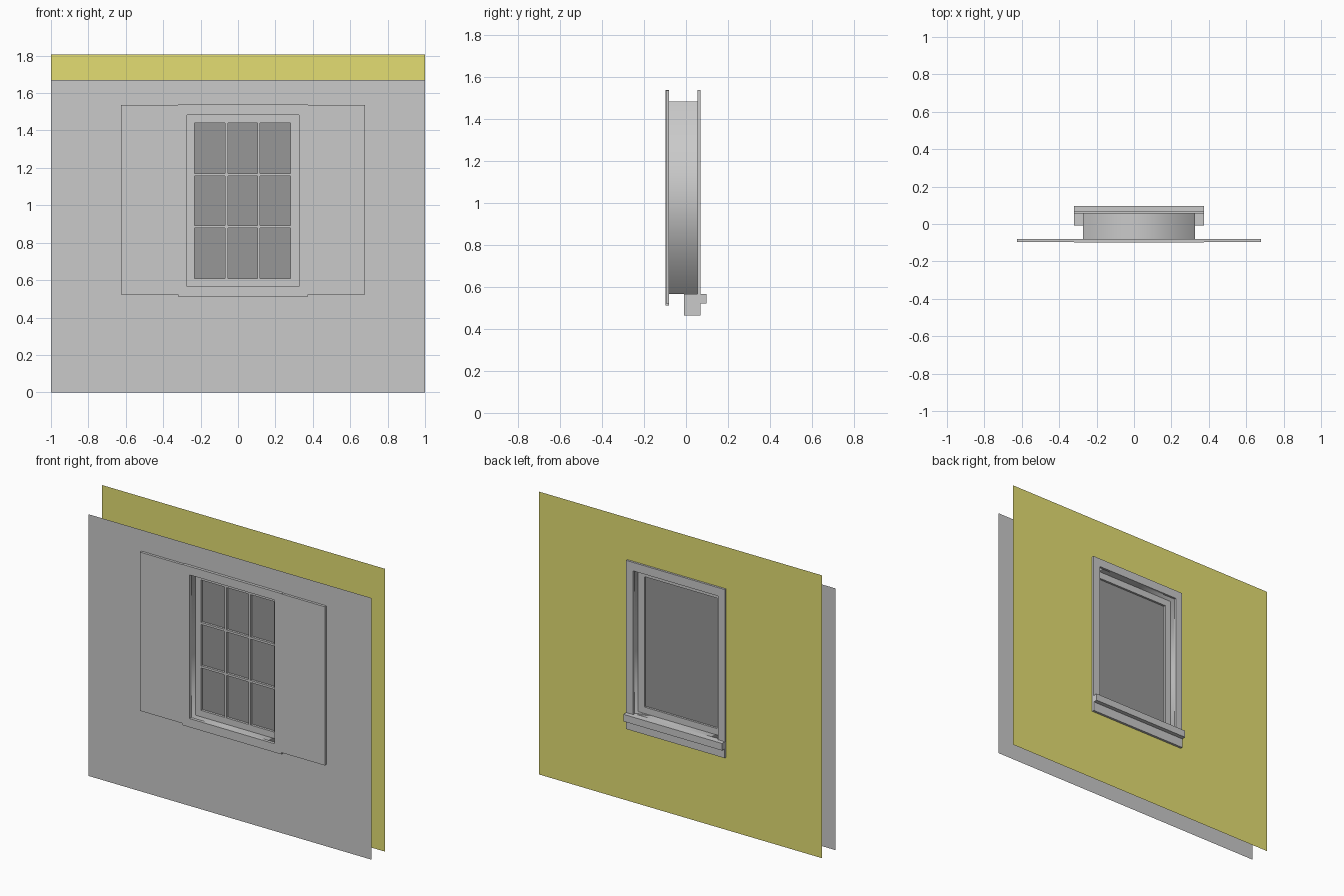
import bpy, bmesh

cube = bpy.data.objects.get("Cube")
if cube:
    bpy.data.objects.remove(cube, do_unlink=True)


def material(name, color):
    m = bpy.data.materials.new(name)
    m.use_nodes = True
    m.diffuse_color = (*color, 1)
    m.node_tree.nodes["Principled BSDF"].inputs["Base Color"].default_value = (*color, 1)
    return m


grey = material("light grey", (0.59, 0.59, 0.59))
yellow = material("pale yellow", (0.77, 0.73, 0.17))
dark = material("glass grey", (0.31, 0.31, 0.31))


def finish(name, bm, mat):
    bmesh.ops.recalc_face_normals(bm, faces=bm.faces)
    me = bpy.data.meshes.new(name)
    bm.to_mesh(me)
    bm.free()
    me.materials.append(mat)
    ob = bpy.data.objects.new(name, me)
    bpy.context.collection.objects.link(ob)
    return ob


def corners(rect):
    x0, x1, z0, z1 = rect
    return [(x0, z0), (x1, z0), (x1, z1), (x0, z1)]


def prism(name, points, a, b, mat, axis="y"):
    """Extrude a 2D outline from a to b along y (x,z points) or x (y,z points)."""
    bm = bmesh.new()
    place = (lambda p, t: (p[0], t, p[1])) if axis == "y" else (lambda p, t: (t, *p))
    near, far = ([bm.verts.new(place(p, t)) for p in points] for t in (a, b))
    bm.faces.new(near)
    bm.faces.new(far)
    for i in range(len(points)):
        j = (i + 1) % len(points)
        bm.faces.new((near[i], near[j], far[j], far[i]))
    return finish(name, bm, mat)


def ring(name, outer, inner, y0, y1, mat):
    """Rectangular frame; a flat sheet with an opening when y0 equals y1."""
    bm = bmesh.new()
    loops = [(outer, y0), (inner, y0)]
    if y1 != y0:
        loops += [(inner, y1), (outer, y1)]
    loops = [[bm.verts.new((x, y, z)) for x, z in corners(r)] for r, y in loops]
    pairs = list(zip(loops, loops[1:]))
    if y1 != y0:
        pairs.append((loops[-1], loops[0]))
    for a, b in pairs:
        for i in range(4):
            j = (i + 1) % 4
            bm.faces.new((a[i], a[j], b[j], b[i]))
    return finish(name, bm, mat)


FRONT, BACK = -0.08, 0.055
opening = (-0.273, 0.325, 0.567, 1.484)
casing = (-0.322, 0.375, 0.512, 1.538)
pane = (-0.233, 0.282, 0.608, 1.44)

# Outer and inner wall sheets
ring("outer_wall", (-1, 1, 0, 1.67), opening, FRONT, FRONT, grey)
inner_wall = ring("inner_wall", (-1, 1, 0, 1.805), opening, BACK, BACK, yellow)
inner_wall.data.flip_normals()

# Jamb lining between the walls, one soft-shaded sleeve
bm = bmesh.new()
a, b = ([bm.verts.new((x, y, z)) for x, z in corners(opening)] for y in (FRONT, BACK))
for i in range(4):
    j = (i + 1) % 4
    bm.faces.new((a[i], a[j], b[j], b[i]))
jamb = finish("jamb_lining", bm, grey)
for p in jamb.data.polygons:
    p.use_smooth = True

# Outer casing and the flat shutters beside it
ring("outer_casing", casing, opening, -0.098, FRONT, grey)
for side, x0, x1 in (("right", -0.625, casing[0]), ("left", casing[1], 0.68)):
    prism(side + "_shutter", corners((x0, x1, 0.522, 1.535)), -0.096, FRONT, grey)

# Inner casing, open at the bottom where it meets the stool
(x0, x1, _, top), (i0, i1, sill, head) = casing, opening
prism("inner_casing",
      [(x0, sill), (i0, sill), (i0, head), (i1, head),
       (i1, sill), (x1, sill), (x1, top), (x0, top)], BACK, 0.068, grey)

# Stool and apron as one stepped profile
prism("stool_and_apron",
      [(-0.009, 0.463), (0.07, 0.463), (0.07, 0.522),
       (0.097, 0.522), (0.097, sill), (-0.009, sill)], x0, x1, grey, "x")

# Sash, glass and glazing bars
ring("sash", opening, pane, -0.04, 0.018, grey)
prism("glass", corners(pane), -0.025, 0.005, dark)
p0, p1, q0, q1 = pane
for k in (1, 2):
    x = p0 + (p1 - p0) * k / 3
    z = q0 + (q1 - q0) * k / 3
    prism(f"upright_bar_{k}", corners((x - 0.007, x + 0.007, q0, q1)), -0.04, -0.025, grey)
    prism(f"cross_bar_{k}", corners((p0, p1, z - 0.007, z + 0.007)), -0.039, -0.025, grey)
